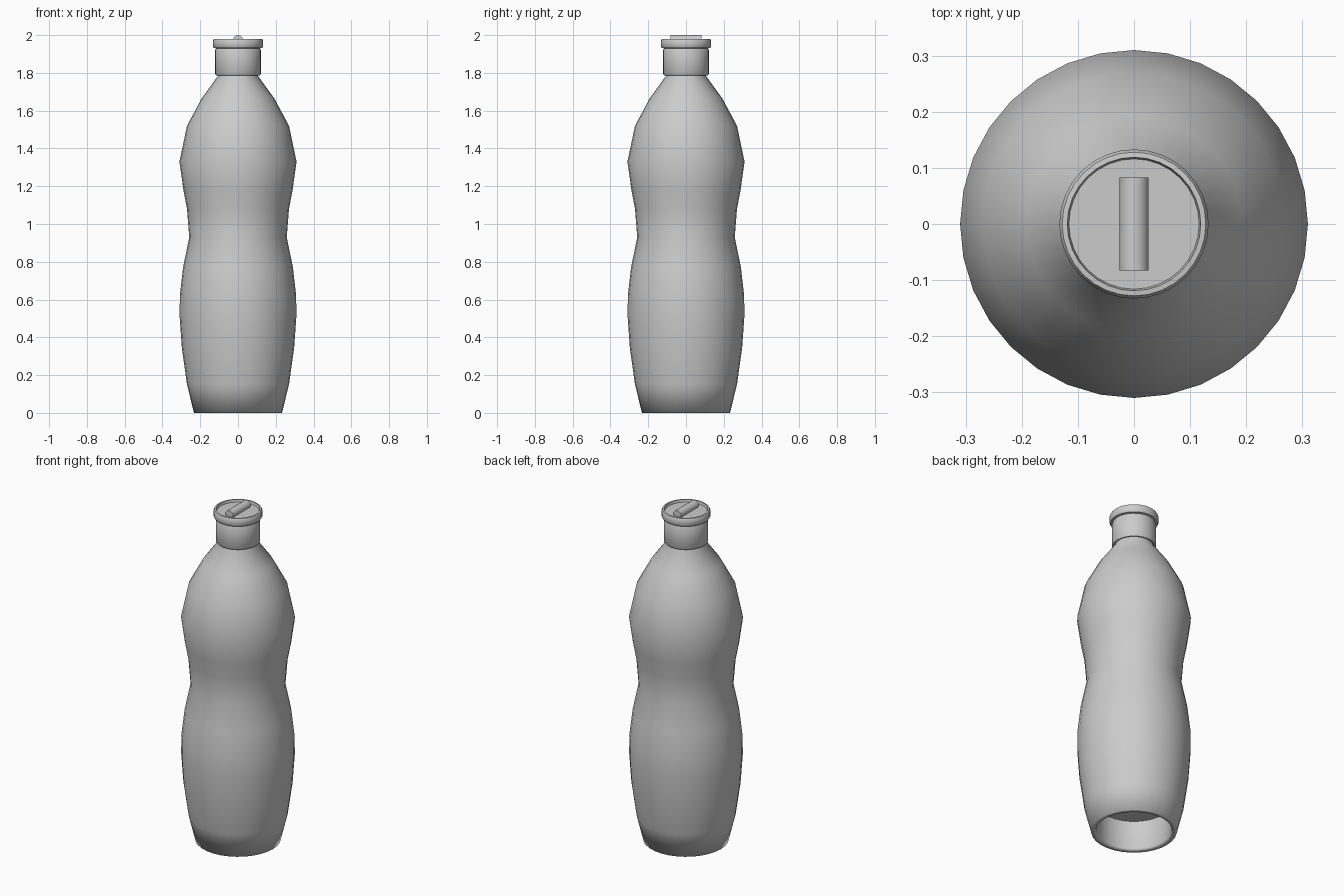
import bpy, bmesh, math
from mathutils import Matrix

if "Cube" in bpy.data.objects:
    bpy.data.objects.remove(bpy.data.objects["Cube"])

SEGMENTS = 32


def make_object(name, bm, angle=None):
    """Turn a bmesh into a smooth shaded object."""
    bmesh.ops.remove_doubles(bm, verts=bm.verts, dist=1e-5)
    bmesh.ops.recalc_face_normals(bm, faces=bm.faces)
    mesh = bpy.data.meshes.new(name)
    bm.to_mesh(mesh)
    bm.free()
    obj = bpy.data.objects.new(name, mesh)
    bpy.context.collection.objects.link(obj)
    bpy.ops.object.select_all(action='DESELECT')
    obj.select_set(True)
    bpy.context.view_layer.objects.active = obj
    if angle is None:
        bpy.ops.object.shade_smooth()
    else:
        bpy.ops.object.shade_smooth_by_angle(angle=math.radians(angle))
    return obj


def lathe(name, profile, angle=None):
    """Revolve a (radius, height) profile around z."""
    bm = bmesh.new()
    verts = [bm.verts.new((r, 0, z)) for r, z in profile]
    edges = [bm.edges.new(pair) for pair in zip(verts, verts[1:])]
    bmesh.ops.spin(bm, geom=verts + edges, cent=(0, 0, 0), axis=(0, 0, 1),
                   angle=math.tau, steps=SEGMENTS, use_merge=True)
    return make_object(name, bm, angle)


# Waisted bottle body with a deep recess in the base
lathe("bottle_body", [
    (0, 0.18), (0.205, 0.18), (0.205, 0.01), (0.21, 0), (0.233, 0),
    (0.27, 0.15), (0.297, 0.34), (0.309, 0.51), (0.308, 0.62),
    (0.291, 0.77), (0.258, 0.93), (0.27, 1.08), (0.289, 1.18),
    (0.31, 1.33), (0.27, 1.52), (0.192, 1.665), (0.105, 1.785),
    (0.105, 1.85),
], 80)

# Cap: skirt, groove, wider rim and a shallow recessed top
lathe("cap", [
    (0.105, 1.79), (0.116, 1.787), (0.121, 1.795), (0.121, 1.92),
    (0.116, 1.93), (0.128, 1.932), (0.133, 1.94), (0.133, 1.97),
    (0.128, 1.979), (0.119, 1.98), (0.116, 1.965), (0, 1.965),
], 40)

# Round grip bar lying across the cap top
bm = bmesh.new()
bmesh.ops.create_cone(
    bm, cap_ends=True, segments=16, radius1=0.026, radius2=0.026, depth=0.165,
    matrix=Matrix.Translation((0, 0, 1.974)) @ Matrix.Rotation(math.pi / 2, 4, 'X'))
make_object("cap_grip_bar", bm, 40)
